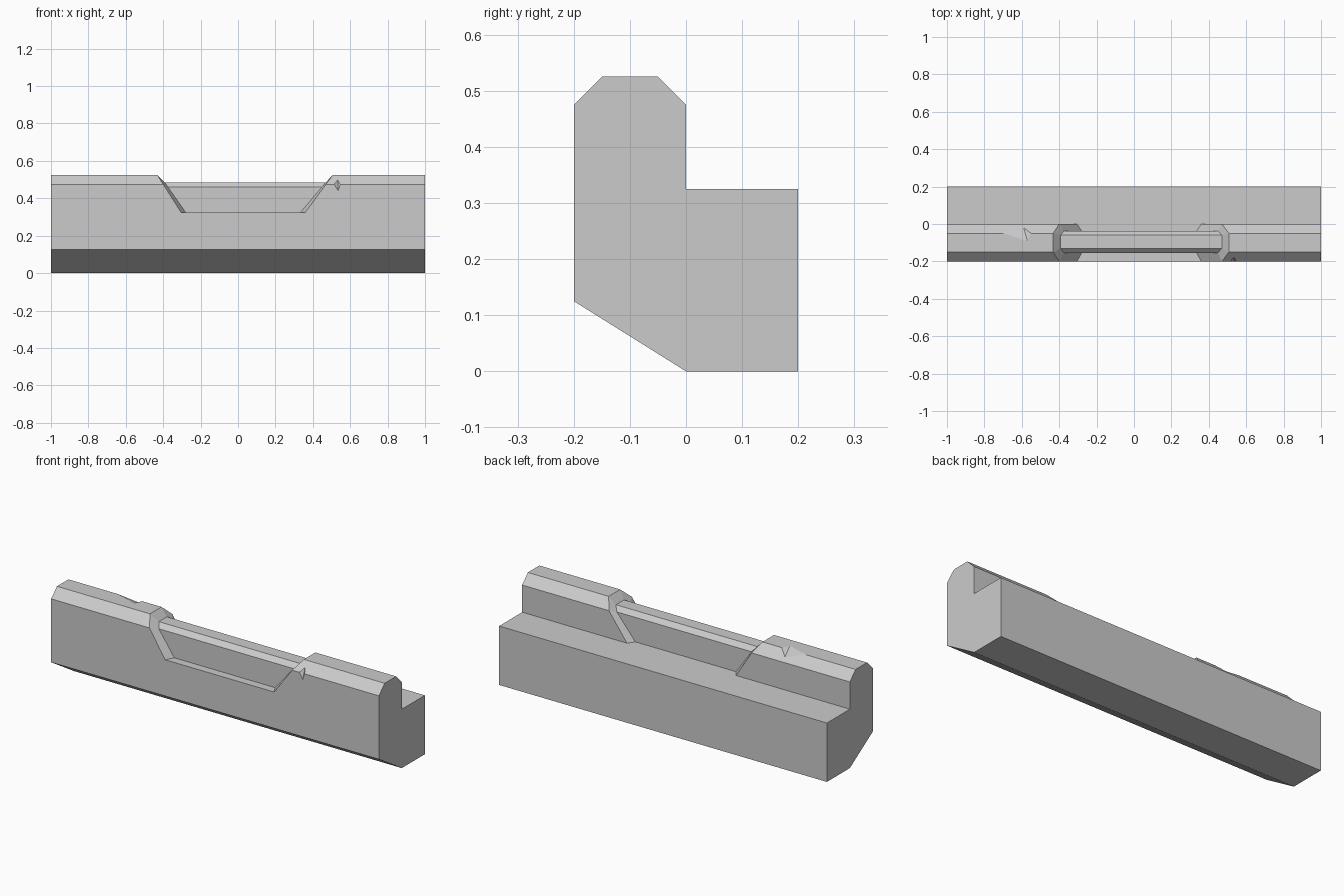
import bpy, bmesh

if "Cube" in bpy.data.objects:
    bpy.data.objects.remove(bpy.data.objects["Cube"])

# Parapet cross-sections (y, z): full wall and the worn inner core
WALL = [(0, .325), (0, .475), (-.05, .525), (-.15, .525), (-.2, .475), (-.2, .325)]
CORE = [(-.037, .325), (-.037, .46), (-.06, .485), (-.13, .485), (-.155, .46), (-.155, .325)]


def make_object(name, bm):
    mesh = bpy.data.meshes.new(name)
    bm.to_mesh(mesh)
    bm.free()
    obj = bpy.data.objects.new(name, mesh)
    bpy.context.collection.objects.link(obj)
    return obj


def ring(bm, section, x_low, x_high, base_x):
    """One slanted cross-section: parapet points lean from x_low (foot) to x_high (top)."""
    def lean(z):
        return x_low + (x_high - x_low) * (z - .325) / .2
    pts = [(base_x, 0, 0), (base_x, .2, 0), (base_x, .2, .325), (base_x, 0, .325)]
    pts += [(lean(z), y, z) for y, z in section]
    pts += [(base_x, -.2, .325), (base_x, -.2, .125)]
    return [bm.verts.new(p) for p in pts]


# Ledge with parapet, loft along x through the broken gap
bm = bmesh.new()
rings = [ring(bm, *r) for r in (
    (WALL, -1, -1, -1),
    (WALL, -.305, -.432, -.305),
    (CORE, -.28, -.42, -.28),
    (CORE, .335, .503, .335),
    (WALL, .36, .507, .36),
    (WALL, 1, 1, 1))]
for a, b in zip(rings, rings[1:]):
    n = len(a)
    for i in range(n):
        j = (i + 1) % n
        bm.faces.new((a[i], a[j], b[j], b[i]))
bm.faces.new(rings[0][::-1])
bm.faces.new(rings[-1])
bmesh.ops.remove_doubles(bm, verts=bm.verts[:], dist=1e-5)
bmesh.ops.recalc_face_normals(bm, faces=bm.faces[:])
bmesh.ops.dissolve_limit(bm, angle_limit=.01, verts=bm.verts[:], edges=bm.edges[:])
ledge = make_object("broken_ledge", bm)


def chip(name, pts):
    """Knock a small hull-shaped chip out of the ledge."""
    bm = bmesh.new()
    for p in pts:
        bm.verts.new(p)
    bmesh.ops.convex_hull(bm, input=bm.verts[:])
    bmesh.ops.recalc_face_normals(bm, faces=bm.faces[:])
    cutter = make_object(name, bm)
    cutter.hide_render = True
    mod = ledge.modifiers.new(name, 'BOOLEAN')
    mod.operation = 'DIFFERENCE'
    mod.solver = 'EXACT'
    mod.object = cutter
    bpy.context.view_layer.objects.active = ledge
    bpy.ops.object.modifier_apply(modifier=name)
    bpy.data.objects.remove(cutter)


# Chips on the rear top edge and the front top edge
chip("rear_chip", [(-.7, -.05, .525), (-.55, -.05, .525), (-.59, -.02, .495),
                   (-.57, -.09, .525), (-.61, 0, .57)])
chip("front_chip", [(.515, -.2, .475), (.547, -.2, .475), (.533, -.178, .497),
                    (.535, -.2, .44), (.532, -.25, .5)])
